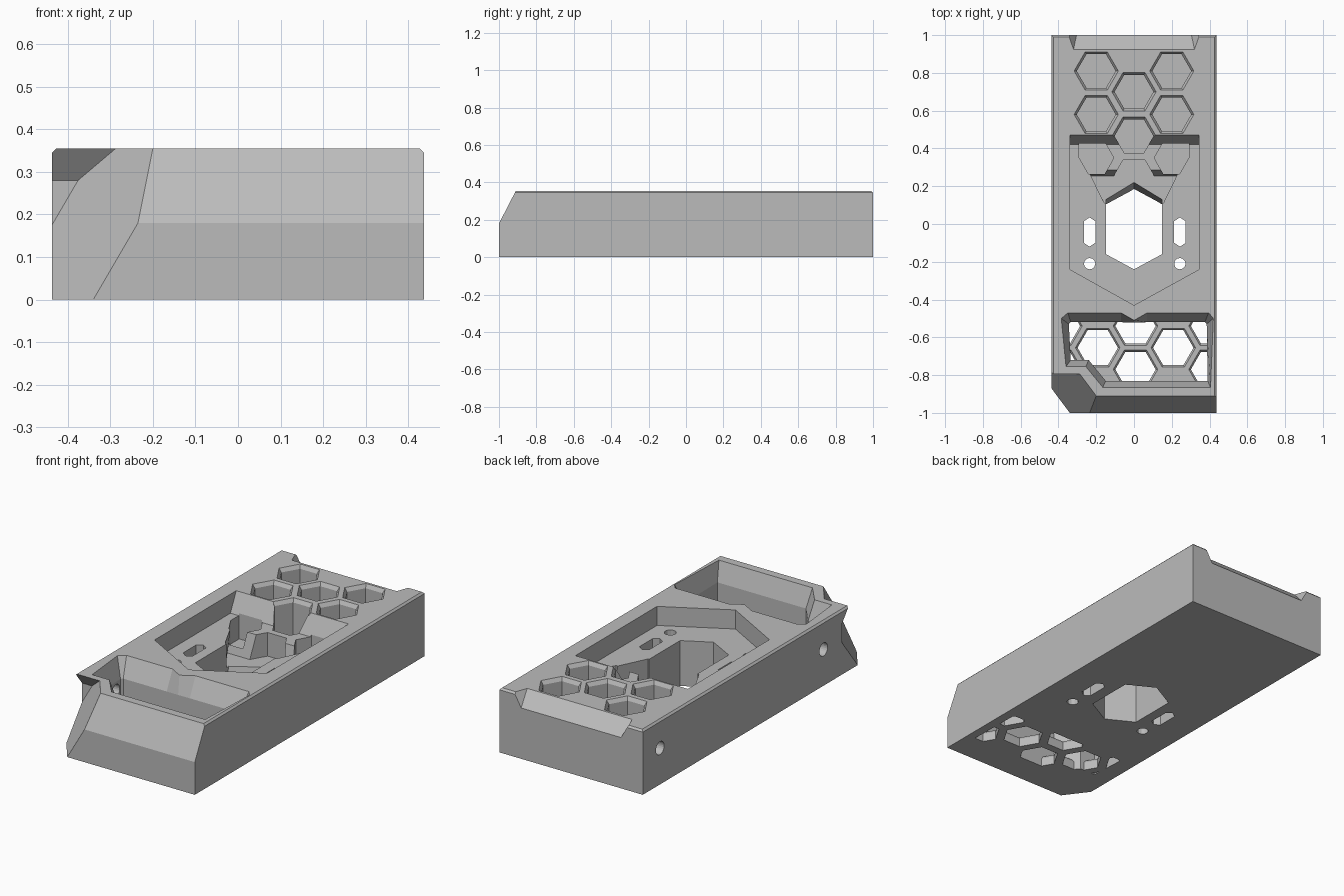
import bpy, bmesh, math
from mathutils import Matrix

cube = bpy.data.objects.get("Cube")
if cube:
    bpy.data.objects.remove(cube, do_unlink=True)

grey = bpy.data.materials.new("plain grey")
grey.use_nodes = True
grey.diffuse_color = (0.5, 0.5, 0.5, 1)
grey.node_tree.nodes["Principled BSDF"].inputs["Base Color"].default_value = (0.5, 0.5, 0.5, 1)

TOP, FLOOR, DEEP, OVER = 0.355, 0.25, 0.12, 0.4


def loft(name, *rings):
    """Closed solid through rings of 3D points with equal counts."""
    bm = bmesh.new()
    loops = [[bm.verts.new(p) for p in ring] for ring in rings]
    n = len(loops[0])
    for a, b in zip(loops, loops[1:]):
        for i in range(n):
            j = (i + 1) % n
            bm.faces.new((a[i], a[j], b[j], b[i]))
    bm.faces.new(loops[0])
    bm.faces.new(loops[-1])
    bmesh.ops.recalc_face_normals(bm, faces=bm.faces)
    mesh = bpy.data.meshes.new(name)
    bm.to_mesh(mesh)
    bm.free()
    mesh.materials.append(grey)
    obj = bpy.data.objects.new(name, mesh)
    bpy.context.collection.objects.link(obj)
    return obj


def at(points, z):
    return [(x, y, z) for x, y in points]


def prism(name, points, z0, z1):
    return loft(name, at(points, z0), at(points, z1))


def mirrored(points):
    return [(-x, y) for x, y in points]


def ngon(cx, cy, r, n=6, turn=0.0):
    return [(cx + r * math.cos(turn + math.tau * i / n),
             cy + r * math.sin(turn + math.tau * i / n)) for i in range(n)]


def cut(target, cutter):
    cutter.hide_render = True
    mod = target.modifiers.new("cut", 'BOOLEAN')
    mod.operation = 'DIFFERENCE'
    mod.solver = 'EXACT'
    mod.object = cutter
    bpy.context.view_layer.objects.active = target
    bpy.ops.object.modifier_apply(modifier=mod.name)
    bpy.data.objects.remove(cutter, do_unlink=True)


def rect(x, y0, y1):
    return [(-x, y0), (x, y0), (x, y1), (-x, y1)]


# Outer block with sloped front and a fine top bevel
W = 0.437
body = loft("body", at(rect(W, -1, 1), 0), at(rect(W, -1, 1), 0.18),
            at(rect(W, -0.915, 1), 0.345), at(rect(W - 0.01, -0.91, 0.99), TOP))

# Slanted front corner, undercut beneath a small overhanging lip


def corner_x(y, z):
    return -0.34 + (0.782 * z - (y + 1)) / 1.34


profile = [(-1.2, -0.1), (-0.733, -0.1), (-0.733, 0.28), (-0.793, 0.355), (-0.793, OVER), (-1.2, OVER)]
cut(body, loft("corner_cutter", [(-0.8, y, z) for y, z in profile],
               [(corner_x(y, z), y, z) for y, z in profile]))

# Sloped notch on the back top edge with flared ends
notch = [(0.925, TOP), (1.02, 0.26), (1.02, OVER), (0.925, OVER)]
ends = [0.32, 0.30, 0.38, 0.34]
cut(body, loft("notch_cutter", [(-e, y, z) for e, (y, z) in zip(ends, notch)],
               [(e, y, z) for e, (y, z) in zip(ends, notch)]))

# Shallow middle tray with a sloped back wall


def tray(back):
    return [(-0.34, back), (0.345, back), (0.345, -0.24), (0, -0.43), (-0.34, -0.24)]


cut(body, loft("tray_cutter", at(tray(0.42), FLOOR), at(tray(0.47), TOP), at(tray(0.47), OVER)))

# Honeycomb cells behind the tray, flared at the top
for x, y in [(-0.2, 0.81), (0.2, 0.81), (0, 0.7), (-0.2, 0.58), (0.2, 0.58), (0, 0.465)]:
    inner, outer = ngon(x, y, 0.103), ngon(x, y, 0.117)
    cut(body, loft("cell_cutter", at(inner, DEEP), at(inner, 0.335), at(outer, TOP), at(outer, OVER)))

# Open side cells and the deep bay that joins them to the central opening
side_cell = [(-0.29, 0.425), (-0.15, 0.425), (-0.107, 0.35), (-0.155, 0.265), (-0.241, 0.265), (-0.29, 0.35)]
for pts in (side_cell, mirrored(side_cell)):
    cut(body, prism("side_cell_cutter", pts, DEEP, 0.27))


def bay(back):
    return [(-0.155, 0.11), (0.155, 0.11), (0.243, back), (0.06, back), (0, back + 0.001),
            (-0.06, back), (-0.243, back)]


cut(body, loft("bay_cutter", at(bay(0.255), DEEP), at(bay(0.29), 0.27)))
cut(body, prism("centre_cell_cutter", ngon(0, 0.24, 0.115), DEEP, 0.27))


# Central six-sided opening, right through
def opening(tip, shoulder):
    return [(0, tip), (-0.148, shoulder), (-0.148, -0.16), (0, -0.24), (0.148, -0.16), (0.148, shoulder)]


cut(body, loft("opening_cutter", at(opening(0.18, 0.1), -0.02),
               at(opening(0.22, 0.13), DEEP), at(opening(0.22, 0.13), 0.3)))

# Slots and round holes beside the opening
for x in (-0.235, 0.243):
    slot = [(x, 0.035), (x - 0.03, 0.015), (x - 0.03, -0.1),
            (x, -0.12), (x + 0.03, -0.1), (x + 0.03, 0.015)]
    cut(body, prism("slot_cutter", slot, -0.02, 0.3))
    cut(body, prism("hole_cutter", ngon(x, -0.21, 0.03, 12), -0.02, 0.3))

# Front bin with a sloped rim, following the slanted corner
bin_wall = [(-0.345, -0.52), (0, -0.522), (0.385, -0.52), (0.39, -0.83),
            (-0.15, -0.83), (-0.24, -0.72), (-0.335, -0.72)]
bin_rim = [(-0.385, -0.50), (-0.35, -0.47), (-0.07, -0.47), (0, -0.51), (0.07, -0.47), (0.395, -0.47),
           (0.42, -0.50), (0.405, -0.865), (-0.165, -0.865), (-0.255, -0.755), (-0.36, -0.755)]
bin_mid = [(-0.345, -0.53), (-0.335, -0.52), (-0.07, -0.52), (0, -0.521), (0.07, -0.52), (0.375, -0.52),
           (0.385, -0.53)] + bin_wall[3:]
cut(body, loft("bin_cutter", at(bin_mid, -0.02), at(bin_mid, FLOOR), at(bin_rim, TOP), at(bin_rim, OVER)))

# Round blind holes in the right side
for y in (0.85, -0.573):
    hole = prism("side_hole_cutter", ngon(0, 0, 0.036, 24), -0.1, 0.1)
    hole.data.transform(Matrix.Translation((-W, y, 0.2)) @ Matrix.Rotation(math.pi / 2, 4, 'Y'))
    cut(body, hole)

# Honeycomb grille that closes the bottom of the front bin
grille = prism("bin_grille", bin_mid, 0, 0.06)
for i in range(-2, 3):
    for y in ([-0.655] if i % 2 else [-0.54, -0.77]):
        x = 0.008 + 0.2 * i
        inner, outer = ngon(x, y, 0.107), ngon(x, y, 0.118)
        cut(grille, loft("grille_cutter", at(inner, -0.02), at(inner, 0.045),
                         at(outer, 0.06), at(outer, 0.1)))
